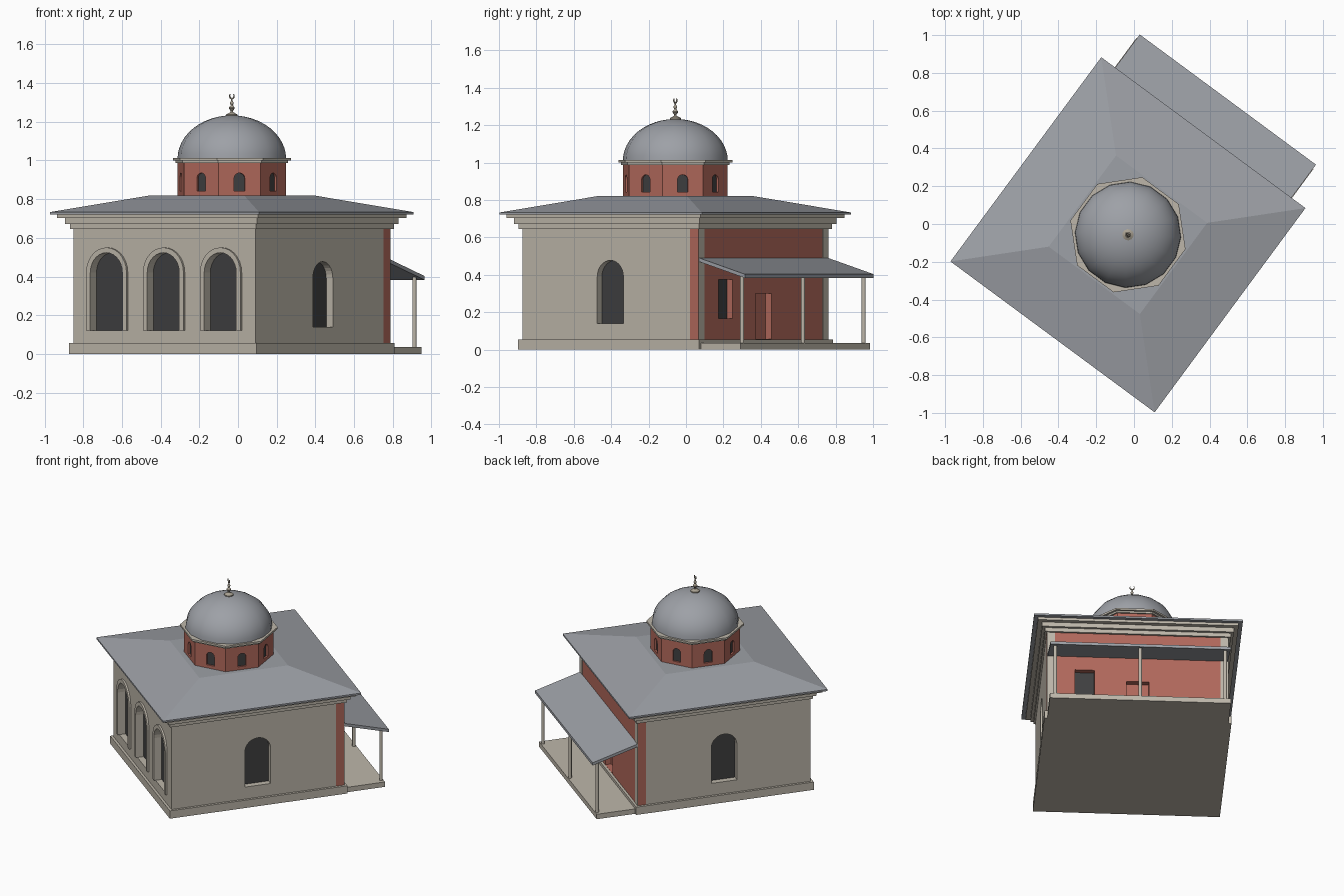
import bpy, bmesh
from math import sin, cos, pi, radians, sqrt
from mathutils import Matrix, Vector

cube = bpy.data.objects.get("Cube")
if cube:
    bpy.data.objects.remove(cube)

# Whole building is turned on its plot
PLACE = Matrix.Translation((-0.032, -0.057, 0)) @ Matrix.Rotation(radians(-36.45), 4, 'Z')


def material(name, rgb):
    m = bpy.data.materials.new(name)
    m.use_nodes = True
    m.diffuse_color = (*rgb, 1)
    m.node_tree.nodes["Principled BSDF"].inputs["Base Color"].default_value = (*rgb, 1)
    return m


STONE = material("pale stone", (0.51, 0.47, 0.40))
BRICK = material("red brick", (0.44, 0.14, 0.105))
LEAD = material("grey lead", (0.34, 0.355, 0.385))
GLASS = material("dark glass", (0.05, 0.05, 0.052))
BRONZE = material("pale bronze", (0.40, 0.36, 0.29))


def finish(name, bm, mat, smooth=False):
    bmesh.ops.recalc_face_normals(bm, faces=bm.faces)
    mesh = bpy.data.meshes.new(name)
    bm.to_mesh(mesh)
    bm.free()
    mesh.materials.append(mat)
    ob = bpy.data.objects.new(name, mesh)
    bpy.context.collection.objects.link(ob)
    ob.matrix_world = PLACE
    if smooth:
        bpy.ops.object.select_all(action='DESELECT')
        ob.select_set(True)
        bpy.context.view_layer.objects.active = ob
        bpy.ops.object.shade_smooth_by_angle(angle=radians(35))
    return ob


def turned(name, profile, sides, mat, smooth=False, centre=(0, 0)):
    """Closed solid from (radius, height) pairs, a flat side facing the front."""
    bm = bmesh.new()
    rings = []
    for r, z in profile:
        angles = [2 * pi * (i + 0.5) / sides for i in range(sides)]
        rings.append([bm.verts.new((centre[0] + r * cos(a), centre[1] + r * sin(a), z))
                      for a in angles])
    for low, high in zip(rings, rings[1:]):
        for i in range(sides):
            j = (i + 1) % sides
            bm.faces.new((low[i], low[j], high[j], high[i]))
    bm.faces.new(rings[0])
    bm.faces.new(rings[-1])
    return finish(name, bm, mat, smooth)


def square(name, profile, mat):
    return turned(name, [(h * sqrt(2), z) for h, z in profile], 4, mat)


def prism(bm, outline, inner, outer, angle=0):
    """Extrude an (along, height) outline outwards; angle 0 is the front wall."""
    turn = Matrix.Rotation(radians(angle), 3, 'Z')
    a, b = [[bm.verts.new(turn @ Vector((s, -d, z))) for s, z in outline]
            for d in (inner, outer)]
    n = len(outline)
    for i in range(n):
        j = (i + 1) % n
        bm.faces.new((a[i], a[j], b[j], b[i]))
    bm.faces.new(a)
    bm.faces.new(b)


def arch(centre, half, bottom, spring, steps=14):
    curve = [(centre - half * cos(pi * i / steps), spring + half * sin(pi * i / steps))
             for i in range(steps + 1)]
    return [(centre - half, bottom)] + curve + [(centre + half, bottom)]


def rect(s0, s1, z0, z1):
    return [(s0, z0), (s0, z1), (s1, z1), (s1, z0)]


def block(name, outline, inner, outer, angle, mat):
    bm = bmesh.new()
    prism(bm, outline, inner, outer, angle)
    return finish(name, bm, mat)


def recess(ob, openings, face, depth, mat):
    """Cut (outline, angle) openings into a solid."""
    bm = bmesh.new()
    for outline, angle in openings:
        prism(bm, outline, face - depth, face + 0.03, angle)
    cutter = finish("cutter", bm, mat)
    cutter.hide_render = True
    mod = ob.modifiers.new("openings", 'BOOLEAN')
    mod.object = cutter
    mod.solver = 'EXACT'
    bpy.context.view_layer.update()
    bpy.context.view_layer.objects.active = ob
    bpy.ops.object.modifier_apply(modifier=mod.name)
    bpy.data.objects.remove(cutter)


def panes(name, openings, face, depth):
    bm = bmesh.new()
    for outline, angle in openings:
        prism(bm, outline, face - depth - 0.002, face - depth + 0.003, angle)
    finish(name, bm, GLASS)


WALL, DEPTH = 0.585, 0.045
BACK = 0.53          # where the brick back wall begins

# Plinth and stone walls
square("plinth", [(0.602, 0), (0.602, 0.055)], STONE)
walls = block("stone_walls", rect(-WALL, BACK, 0.05, 0.65), -WALL, WALL, 90, STONE)

# Arched windows: three in front, one on each side
front = [(arch(s, 0.103, 0.12, 0.42), 0) for s in (-0.366, 0, 0.366)]
sides = [(arch(0, 0.087, 0.14, 0.39), a) for a in (90, -90)]
recess(walls, front + sides, WALL, DEPTH, STONE)
panes("wall_windows", front + sides, WALL, DEPTH)

# Raised surrounds on the front arches
bm = bmesh.new()
for s in (-0.366, 0, 0.366):
    band = arch(s, 0.13, 0.12, 0.42) + arch(s, 0.103, 0.12, 0.42)[::-1]
    prism(bm, band, WALL - 0.002, WALL + 0.012)
finish("arch_surrounds", bm, STONE)

# Brick back wall with a door and one window
brick = block("brick_back_wall", rect(-WALL, WALL, 0.05, 0.65), BACK, WALL, 180, BRICK)
door = (rect(-0.072, 0.072, 0.056, 0.30), 180)
window = (rect(-0.405, -0.279, 0.166, 0.374), 180)
recess(brick, [door, window], WALL, 0.04, BRICK)
panes("back_window", [window], WALL, 0.04)
bm = bmesh.new()
for s in (-1, 1):
    prism(bm, rect(s * 0.533, s * WALL, 0.05, 0.65), WALL - 0.002, WALL + 0.002, 180)
finish("back_corner_strips", bm, STONE)

# Stepped cornice and hipped roof
square("cornice", [(0.599, 0.645), (0.599, 0.672), (0.617, 0.672), (0.617, 0.703),
                   (0.646, 0.703), (0.646, 0.722)], STONE)
square("main_roof", [(0.672, 0.721), (0.672, 0.733), (0.30, 0.82)], LEAD)

# Porch: floor, lean-to roof and posts
block("porch_floor", rect(0.5, 0.863, 0, 0.035), -0.583, 0.583, 90, STONE)
block("porch_roof", [(0.58, 0.492), (0.89, 0.403), (0.89, 0.383), (0.58, 0.472)],
      -0.58, 0.58, 90, LEAD)
for label, s in (("left", 0.547), ("middle", 0), ("right", -0.547)):
    turned("porch_post_" + label, [(0.011, 0.03), (0.011, 0.40)], 12, STONE, True, (s, 0.848))

# Eight-sided drum with a window in each face
drum = turned("drum", [(0.288, 0.81), (0.288, 1.0)], 8, BRICK)
drum_face = 0.288 * cos(pi / 8)
small = [(arch(0, 0.028, 0.842, 0.907, 10), a) for a in range(0, 360, 45)]
recess(drum, small, drum_face, 0.015, BRICK)
panes("drum_windows", small, drum_face, 0.015)
turned("drum_cornice", [(0.299, 0.988), (0.299, 1.0), (0.314, 1.0), (0.314, 1.013)], 8, STONE)

# Dome
dome = [(0.281 * cos(t), 1.008 + 0.225 * sin(t))
        for t in [pi / 2 * i / 12 for i in range(12)]]
turned("dome", dome + [(0.004, 1.233)], 16, LEAD, True)

# Finial with bulbs and crescent
turned("finial", [(0.03, 1.225), (0.03, 1.238), (0.018, 1.244), (0.007, 1.25), (0.007, 1.258),
                  (0.015, 1.268), (0.015, 1.274), (0.005, 1.286), (0.01, 1.295),
                  (0.01, 1.299), (0.004, 1.308), (0.003, 1.32)], 12, BRONZE, True)
arcs = [-pi * 1.2 + pi * 1.4 * i / 12 for i in range(13)]
outer = [(0.016 * cos(t), 1.332 + 0.016 * sin(t)) for t in arcs]
inner = [(0.0125 * cos(t), 1.3355 + 0.0125 * sin(t)) for t in arcs]
block("finial_crescent", outer + inner[::-1], -0.003, 0.003, 0, BRONZE)
